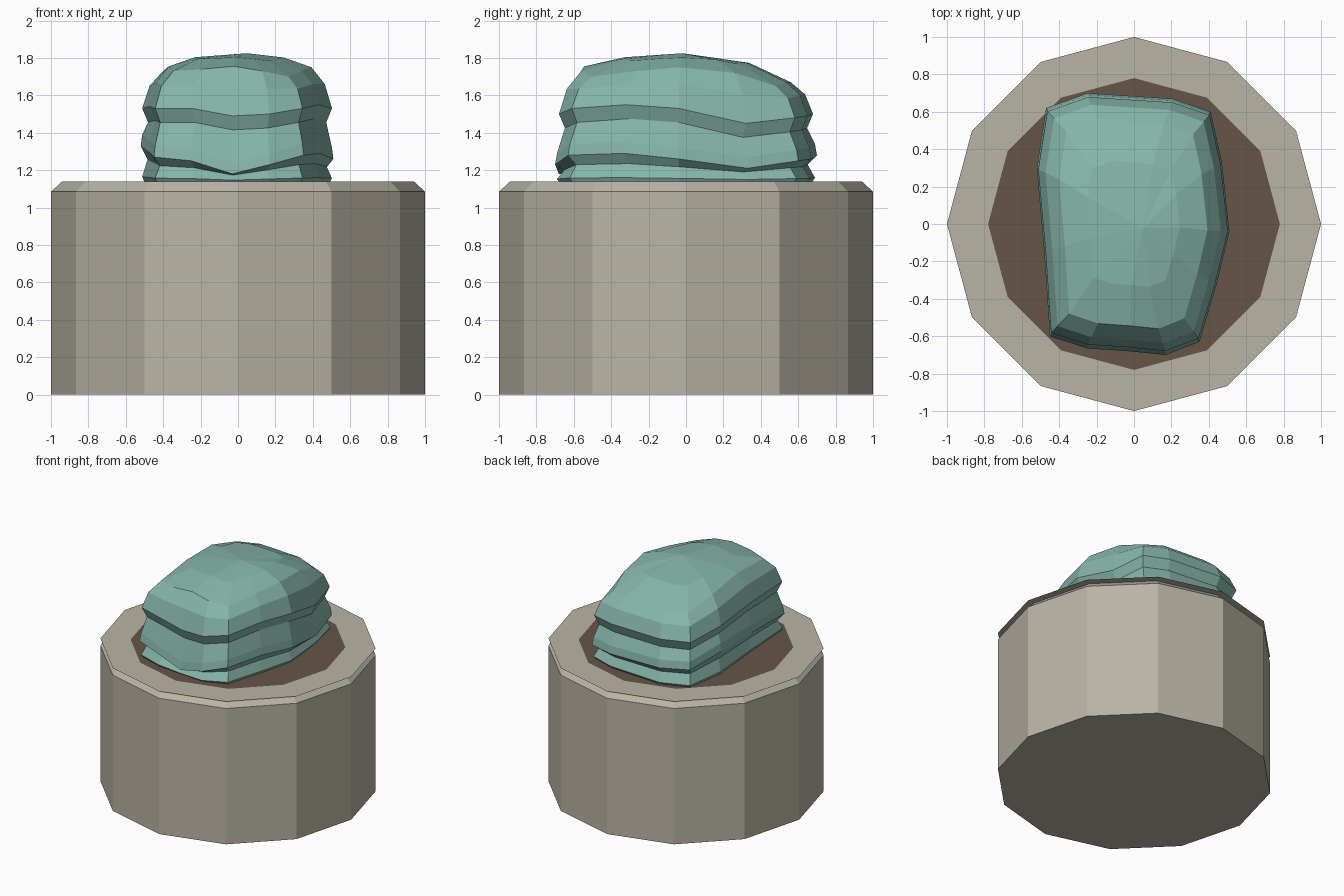
import bpy, bmesh, math

if "Cube" in bpy.data.objects:
    bpy.data.objects.remove(bpy.data.objects["Cube"])


def material(name, rgb):
    m = bpy.data.materials.new(name)
    lin = [((c / 255 + 0.055) / 1.055) ** 2.4 for c in rgb]
    m.diffuse_color = (*lin, 1)
    m.use_nodes = True
    m.node_tree.nodes["Principled BSDF"].inputs["Base Color"].default_value = m.diffuse_color
    return m


stone = material("pale stone", (186, 180, 165))
soil = material("brown soil", (102, 85, 70))
teal = material("teal rock", (134, 181, 170))


def loft(name, rings, mat, cap_start=False, cap_end=False, apex=None):
    """Skin a list of equal-length rings of points."""
    bm = bmesh.new()
    vr = [[bm.verts.new(p) for p in r] for r in rings]
    n = len(rings[0])
    for a, b in zip(vr, vr[1:]):
        for i in range(n):
            j = (i + 1) % n
            bm.faces.new((a[i], a[j], b[j], b[i]))
    if cap_start:
        bm.faces.new(vr[0][::-1])
    if cap_end:
        bm.faces.new(vr[-1])
    if apex:
        t = bm.verts.new(apex)
        for i in range(n):
            bm.faces.new((vr[-1][i], vr[-1][(i + 1) % n], t))
    me = bpy.data.meshes.new(name)
    bm.to_mesh(me)
    bm.free()
    me.materials.append(mat)
    ob = bpy.data.objects.new(name, me)
    bpy.context.collection.objects.link(ob)
    return ob


def ring(r, z):
    return [(r * math.cos(math.pi * k / 6), r * math.sin(math.pi * k / 6), z) for k in range(12)]


# Twelve-sided pedestal with chamfered top, thin overhanging rim and soil disc
TOP = 1.14
loft("pedestal", [ring(1, 0), ring(1, 1.085), ring(0.94, TOP)], stone, cap_start=True)
loft("rim", [ring(1, TOP), ring(0.78, TOP)], stone)
loft("soil_bed", [ring(0.78, TOP)], soil, cap_end=True)

# Layered rock: plan outline, counter-clockwise from the front left corner
plan = [(-.45, -.60), (-.25, -.665), (-.03, -.68), (.17, -.70), (.35, -.63), (.44, -.33),
        (.51, -.04), (.47, .33), (.41, .60), (.21, .67), (-.25, .70), (-.47, .62),
        (-.52, .30), (-.48, -.15)]
# Heights of the two overhanging lips and of the shoulder at each outline point
lip_hi = [1.53, 1.53, 1.49, 1.50, 1.53, 1.55, 1.53, 1.45, 1.48, 1.49, 1.50, 1.50, 1.53, 1.54]
lip_lo = [1.27, 1.25, 1.18, 1.23, 1.28, 1.29, 1.26, 1.21, 1.25, 1.26, 1.28, 1.29, 1.33, 1.30]
shoulder = [1.73, 1.74, 1.755, 1.73, 1.70, 1.73, 1.75, 1.72, 1.65, 1.67, 1.67, 1.67, 1.73, 1.755]


def layer(s, zs, dz=0.0, sx=None):
    return [(x * (sx or s), y * s, z + dz) for (x, y), z in zip(plan, zs)]


def mix(a, b, t):
    return [p + (q - p) * t for p, q in zip(a, b)]


low = [1.155 + 0.12 * (z - 1.25) for z in lip_lo]
rock = [
    layer(0.93, [1.10] * 14),
    layer(0.985, low),
    layer(0.93, mix(low, lip_lo, 0.5), 0.01),
    layer(1.0, lip_lo),
    layer(0.985, lip_lo, 0.06),
    layer(0.925, lip_hi, -0.075),
    layer(0.97, lip_hi, 0, 0.985),
    layer(0.91, mix(lip_hi, shoulder, 0.5), 0.02),
    layer(0.80, shoulder, 0, 0.77),
    layer(0.48, mix(shoulder, [1.83] * 14, 0.65)),
]
loft("layered_rock", rock, teal, cap_start=True, apex=(0.05, -0.02, 1.825))
